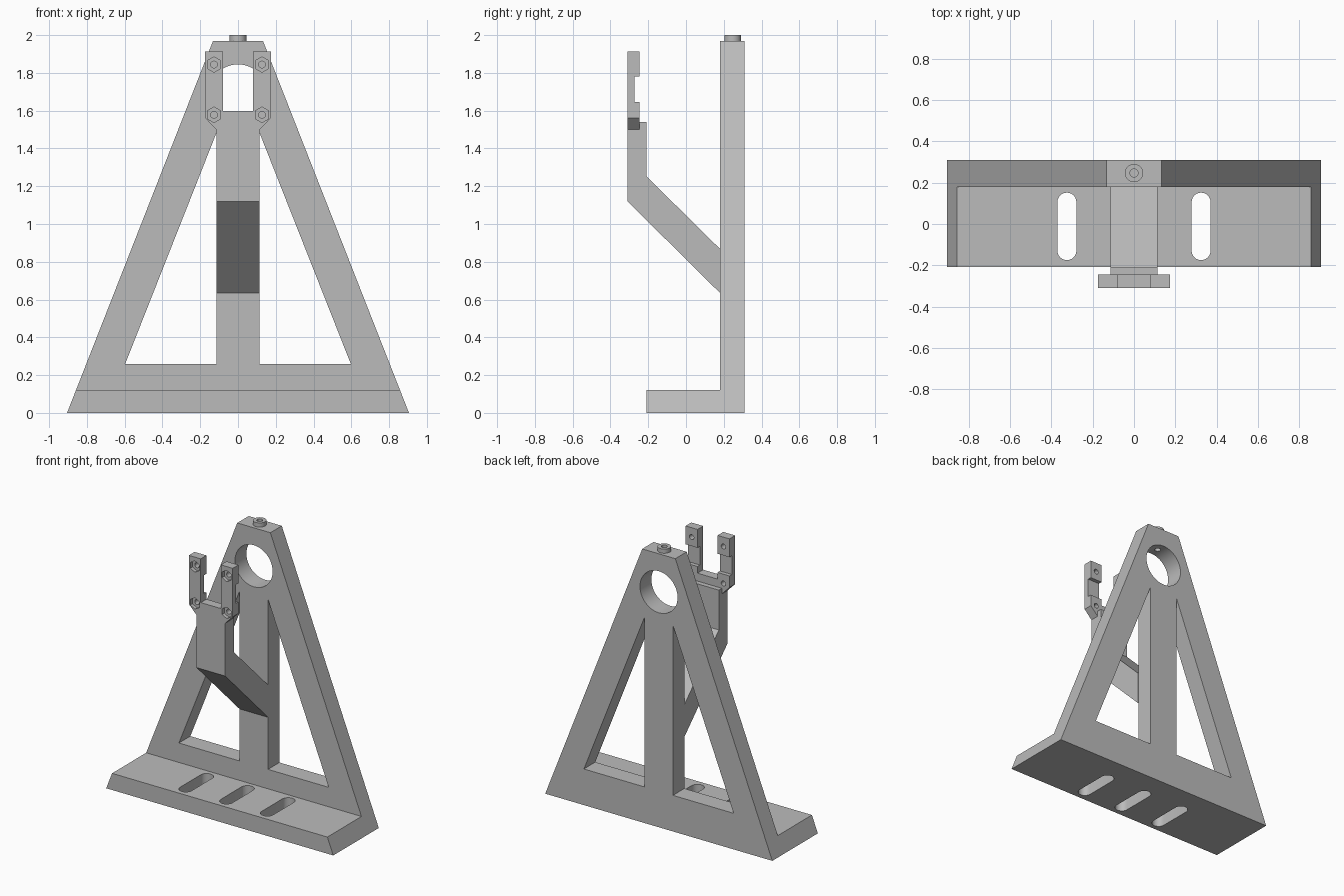
import bpy, bmesh, math

if "Cube" in bpy.data.objects:
    bpy.data.objects.remove(bpy.data.objects["Cube"])

grey = bpy.data.materials.new("light_grey")
grey.diffuse_color = (0.5, 0.5, 0.5, 1)
grey.use_nodes = True
grey.node_tree.nodes["Principled BSDF"].inputs["Base Color"].default_value = grey.diffuse_color


def prism(name, pts, axis, a, b):
    """Extrude a 2D outline along an axis from a to b."""
    place = {'x': lambda u, v, w: (w, u, v),
             'y': lambda u, v, w: (u, w, v),
             'z': lambda u, v, w: (u, v, w)}[axis]
    bm = bmesh.new()
    lo = [bm.verts.new(place(u, v, a)) for u, v in pts]
    hi = [bm.verts.new(place(u, v, b)) for u, v in pts]
    bm.faces.new(lo)
    bm.faces.new(hi)
    n = len(pts)
    for i in range(n):
        j = (i + 1) % n
        bm.faces.new((lo[i], lo[j], hi[j], hi[i]))
    bmesh.ops.recalc_face_normals(bm, faces=bm.faces)
    me = bpy.data.meshes.new(name)
    bm.to_mesh(me)
    bm.free()
    me.materials.append(grey)
    ob = bpy.data.objects.new(name, me)
    bpy.context.collection.objects.link(ob)
    return ob


def ring(cu, cv, r, n=48, start=0.0):
    return [(cu + r * math.cos(start + 2 * math.pi * i / n),
             cv + r * math.sin(start + 2 * math.pi * i / n)) for i in range(n)]


def slot(cu, v0, v1, r, n=12):
    top = [(cu + r * math.cos(math.pi * i / n), v1 - r + r * math.sin(math.pi * i / n))
           for i in range(n + 1)]
    low = [(cu - r * math.cos(math.pi * i / n), v0 + r - r * math.sin(math.pi * i / n))
           for i in range(n + 1)]
    return top + low


def cut(ob, *cutters):
    """Subtract each cutter, apply, then remove it."""
    bpy.context.view_layer.objects.active = ob
    for c in cutters:
        m = ob.modifiers.new("cut", 'BOOLEAN')
        m.operation = 'DIFFERENCE'
        m.solver = 'EXACT'
        m.object = c
        bpy.ops.object.modifier_apply(modifier=m.name)
        bpy.data.objects.remove(c)


# A-shaped upright frame with two windows, a bore and an oil hole
frame = prism("upright_frame", [(-0.905, 0), (0.905, 0), (0.132, 1.97), (-0.132, 1.97)],
              'y', 0.18, 0.31)
for s in (-1, 1):
    cut(frame, prism("window_cutter", [(s * 0.113, 0.26), (s * 0.597, 0.26), (s * 0.113, 1.485)],
                     'y', 0.1, 0.4))
cut(frame, prism("bore_cutter", ring(0, 1.695, 0.15), 'y', 0.1, 0.4),
    prism("oil_hole_cutter", ring(0, 0.247, 0.02, 24), 'z', 1.72, 2.1))

# Small oil nipple on top
nipple = prism("top_nipple", ring(0, 0.247, 0.044), 'z', 1.97, 2.0)
cut(nipple, prism("oil_hole_cutter", ring(0, 0.247, 0.02, 24), 'z', 1.9, 2.1))

# Foot plate with three slots, its ends following the frame slope
foot = prism("foot_plate", [(-0.905, 0), (0.905, 0), (0.858, 0.12), (-0.858, 0.12)],
             'y', -0.208, 0.18)
for x in (-0.325, 0, 0.325):
    cut(foot, prism("slot_cutter", slot(x, -0.175, 0.152, 0.046), 'z', -0.1, 0.3))

# Cranked arm
prism("support_arm", [(0.18, 0.635), (-0.31, 1.12), (-0.31, 1.5), (-0.245, 1.5),
                      (-0.245, 1.54), (-0.21, 1.54), (-0.21, 1.253), (0.18, 0.868)],
      'x', -0.115, 0.115)

# Fork with a back notch and hexagonal nut pockets
half = [(0.115, 1.5), (0.175, 1.562), (0.175, 1.912), (0.08, 1.912), (0.08, 1.597)]
fork = prism("fork", half + [(-x, z) for x, z in reversed(half)], 'y', -0.31, -0.245)
cut(fork, prism("notch_cutter", [(-0.273, 1.645), (-0.2, 1.645), (-0.2, 1.78), (-0.273, 1.78)],
                'x', -0.3, 0.3))
for s in (-1, 1):
    for z in (1.578, 1.844):
        cut(fork,
            prism("nut_cutter", ring(s * 0.127, z, 0.041, 6, math.pi / 2), 'y', -0.4, -0.285),
            prism("bolt_cutter", ring(s * 0.127, z, 0.018, 24), 'y', -0.4, -0.2))

# Smooth round walls, keep hard edges
for ob in bpy.context.scene.objects:
    ob.select_set(True)
bpy.context.view_layer.objects.active = frame
bpy.ops.object.shade_smooth_by_angle(angle=math.radians(30))
